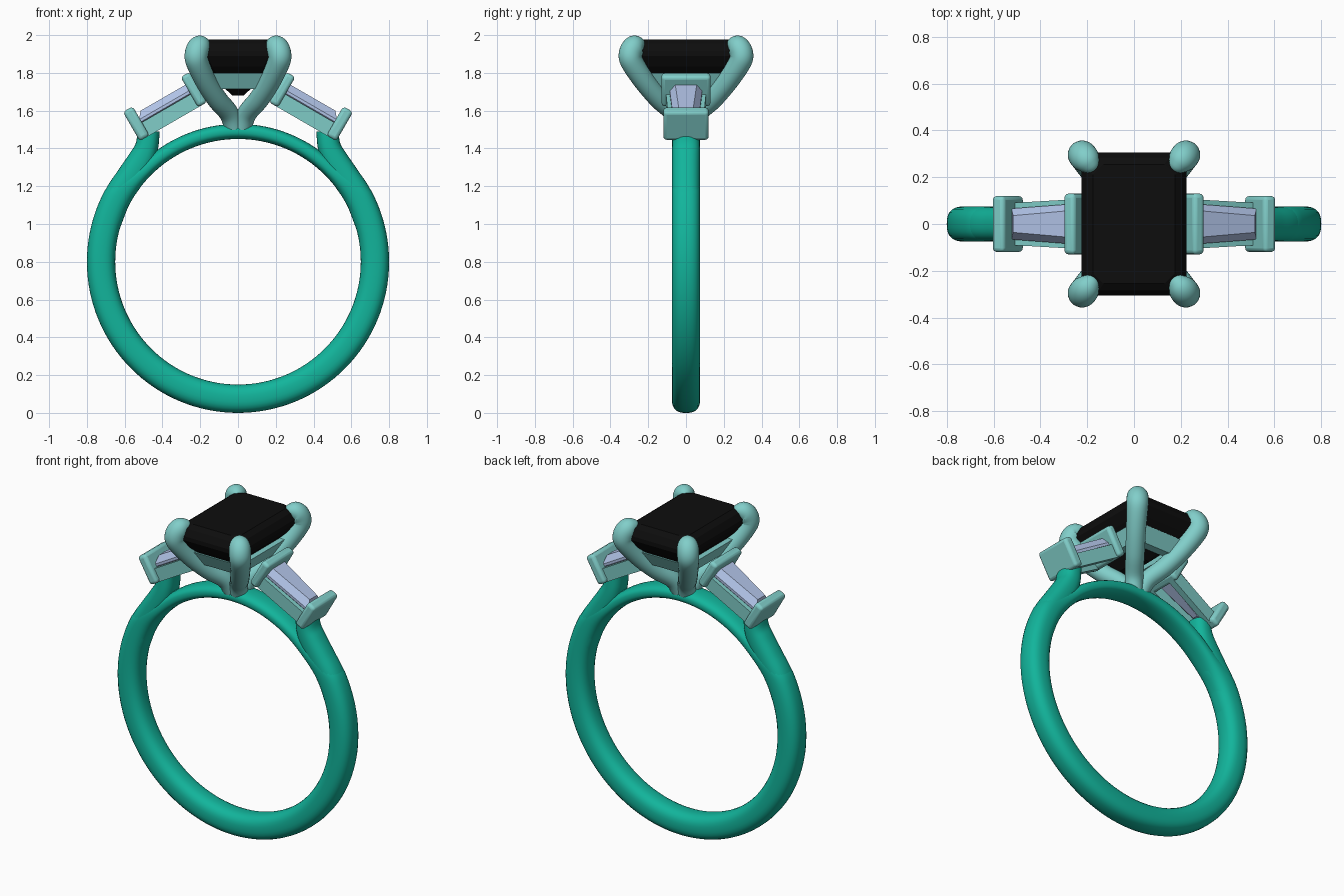
import bpy, bmesh
from math import sin, cos, pi, radians
from mathutils import Vector

if "Cube" in bpy.data.objects:
    bpy.data.objects.remove(bpy.data.objects["Cube"])


def material(name, color):
    m = bpy.data.materials.new(name)
    m.diffuse_color = (*color, 1)
    m.use_nodes = True
    m.node_tree.nodes["Principled BSDF"].inputs["Base Color"].default_value = m.diffuse_color
    return m


TEAL = material("band_metal", (0.006, 0.46, 0.33))
PALE = material("setting_metal", (0.22, 0.62, 0.59))
BLACK = material("dark_gem", (0.004, 0.004, 0.004))
BLUE = material("pale_gem", (0.45, 0.56, 0.82))


def loft(name, rings, mat, closed=False, smooth=False, bevel=0):
    """Skin a list of equal-length point rings; cap the ends unless closed."""
    bm = bmesh.new()
    vs = [[bm.verts.new(p) for p in r] for r in rings]
    n = len(rings[0])
    for i in range(len(vs) if closed else len(vs) - 1):
        a, b = vs[i], vs[(i + 1) % len(vs)]
        for j in range(n):
            k = (j + 1) % n
            bm.faces.new((a[j], a[k], b[k], b[j]))
    if not closed:
        bm.faces.new(vs[0])
        bm.faces.new(vs[-1])
    bmesh.ops.recalc_face_normals(bm, faces=bm.faces)
    me = bpy.data.meshes.new(name)
    bm.to_mesh(me)
    bm.free()
    me.materials.append(mat)
    ob = bpy.data.objects.new(name, me)
    bpy.context.collection.objects.link(ob)
    if bevel:
        mod = ob.modifiers.new("round", 'BEVEL')
        mod.width, mod.segments = bevel, 3
    if smooth or bevel:
        bpy.ops.object.select_all(action='DESELECT')
        ob.select_set(True)
        bpy.context.view_layer.objects.active = ob
        bpy.ops.object.shade_smooth_by_angle(angle=radians(40))
    return ob


def section(c, side, normal, a, b, power=2.0, n=28):
    """Superellipse cross-section around c."""
    pts = []
    for i in range(n):
        t = 2 * pi * i / n
        s = (abs(cos(t)) ** power + abs(sin(t)) ** power) ** (-1 / power)
        pts.append(c + side * (a * s * cos(t)) + normal * (b * s * sin(t)))
    return pts


def smooth_path(keys, steps=6):
    """Catmull-Rom through tuples (x, y, z, half width, half depth)."""
    k = [Vector(p) for p in keys]
    k = [2 * k[0] - k[1]] + k + [2 * k[-1] - k[-2]]
    out = []
    for i in range(1, len(k) - 2):
        p0, p1, p2, p3 = k[i - 1:i + 3]
        for s in range(steps):
            t = s / steps
            out.append(0.5 * (2 * p1 + (p2 - p0) * t + (2 * p0 - 5 * p1 + 4 * p2 - p3) * t * t
                              + (3 * p1 - p0 - 3 * p2 + p3) * t ** 3))
    return out + [k[-2]]


def sweep(name, keys, side, mat, power=2.0):
    pts = smooth_path(keys)
    rings = []
    for i, p in enumerate(pts):
        q = pts[min(i + 1, len(pts) - 1)] - pts[max(i - 1, 0)]
        tangent = Vector(q[:3]).normalized()
        rings.append(section(Vector(p[:3]), side, tangent.cross(side).normalized(), p[3], p[4], power))
    return loft(name, rings, mat, smooth=True)


def rect(x, y, z, cut=0.0):
    """Horizontal rectangle ring, corners clipped when cut > 0."""
    if not cut:
        return [Vector((a * x, b * y, z)) for a, b in ((1, 1), (-1, 1), (-1, -1), (1, -1))]
    c = cut
    return [Vector(p) for p in ((x, y - c, z), (x - c, y, z), (c - x, y, z), (-x, y - c, z),
                                (-x, c - y, z), (c - x, -y, z), (x - c, -y, z), (x, c - y, z))]


# finger band: thick below, thin arc under the setting
Y = Vector((0, 1, 0))
rings = []
for i in range(128):
    t = 2 * pi * i / 128
    f = min(max((sin(t) - sin(radians(28))) / (sin(radians(46)) - sin(radians(28))), 0), 1)
    b = 0.075 - 0.035 * f * f * (3 - 2 * f)
    out = Vector((cos(t), 0, sin(t)))
    rings.append(section(Vector((0, 0, 0.8)) + out * (0.65 + b), Y, out, 0.075, b, 2.6))
loft("band", rings, TEAL, closed=True, smooth=True)

# centre stone: step-cut rectangle
loft("centre_stone", [rect(0.03, 0.10, 1.68, 0.012), rect(0.12, 0.20, 1.765, 0.03),
                      rect(0.19, 0.27, 1.835, 0.05), rect(0.225, 0.305, 1.89, 0.06),
                      rect(0.225, 0.305, 1.915, 0.06), rect(0.205, 0.285, 1.955, 0.055),
                      rect(0.175, 0.255, 1.977, 0.045)], BLACK)

# gallery frame under the centre stone
loft("gallery_frame", [rect(0.15, 0.20, 1.715), rect(0.19, 0.245, 1.80),
                       rect(0.145, 0.20, 1.80), rect(0.10, 0.15, 1.715)], PALE, closed=True)

# four claw prongs
PRONG = ((0.015, 0.015, 1.48, 0.050), (0.045, 0.055, 1.58, 0.052), (0.11, 0.14, 1.66, 0.054),
         (0.17, 0.22, 1.755, 0.056), (0.215, 0.285, 1.855, 0.060), (0.220, 0.294, 1.90, 0.062),
         (0.205, 0.275, 1.938, 0.060), (0.185, 0.25, 1.947, 0.045), (0.170, 0.232, 1.942, 0.022),
         (0.165, 0.226, 1.940, 0.004))
for sx in (-1, 1):
    for sy in (-1, 1):
        side = Vector((-sx * 0.295, 0, 0)) + Vector((0, 0, 0))
        side = Vector((-sx * 0.295, sy * 0.22, 0)).normalized()
        sweep(f"prong_{'left' if sx < 0 else 'right'}_{'front' if sy < 0 else 'back'}",
              [(sx * x, sy * y, z, r, r) for x, y, z, r in PRONG], side, PALE)

# shoulders and tilted side settings, mirrored in x
SHOULDER = ((0.700, 0.988, 0.074, 0.074), (0.640, 1.140, 0.074, 0.074), (0.571, 1.246, 0.074, 0.074),
            (0.512, 1.34, 0.074, 0.070), (0.483, 1.41, 0.073, 0.061), (0.472, 1.495, 0.070, 0.058))
for sx in (-1, 1):
    tag = "left" if sx < 0 else "right"

    def loc(u, y, v):
        """u runs inward up the 30 degree slope, v is square to it."""
        return Vector((sx * (0.51 - 0.866 * u + 0.5 * v), y, 1.445 + 0.5 * u + 0.866 * v))

    def block(name, u0, u1, v0, v1, ya, yb, bevel):
        """Box along u; ya and yb are the (low, high) y limits at each end."""
        ends = [[loc(u, y[0], v0), loc(u, y[1], v0), loc(u, y[1], v1), loc(u, y[0], v1)]
                for u, y in ((u0, ya), (u1, yb))]
        loft(name, ends, PALE, bevel=bevel)

    sweep(f"shoulder_{tag}", [(sx * x, 0, z, a, b) for x, z, a, b in SHOULDER], Y, TEAL, 2.5)
    block(f"outer_end_bar_{tag}", -0.012, 0.048, 0, 0.178, (-0.12, 0.12), (-0.12, 0.12), 0.018)
    block(f"inner_end_bar_{tag}", 0.345, 0.40, 0, 0.185, (-0.13, 0.13), (-0.13, 0.13), 0.018)
    block(f"front_rail_{tag}", 0.03, 0.37, 0, 0.08, (-0.09, -0.052), (-0.107, -0.067), 0)
    block(f"back_rail_{tag}", 0.03, 0.37, 0, 0.08, (0.052, 0.09), (0.067, 0.107), 0)

    # tapered baguette stone: each layer is (v, end inset, side inset)
    layers = []
    for v, e, s in ((0.035, 0.05, 0.048), (0.085, 0.0, 0.0), (0.10, 0.0, 0.0), (0.137, 0.03, 0.03)):
        u0, u1, y0, y1 = 0.042 + e, 0.362 - e * 0.4, 0.066 - s, 0.087 - s
        layers.append([loc(u0, -y0, v), loc(u0, y0, v), loc(u1, y1, v), loc(u1, -y1, v)])
    loft(f"side_stone_{tag}", layers, BLUE)
